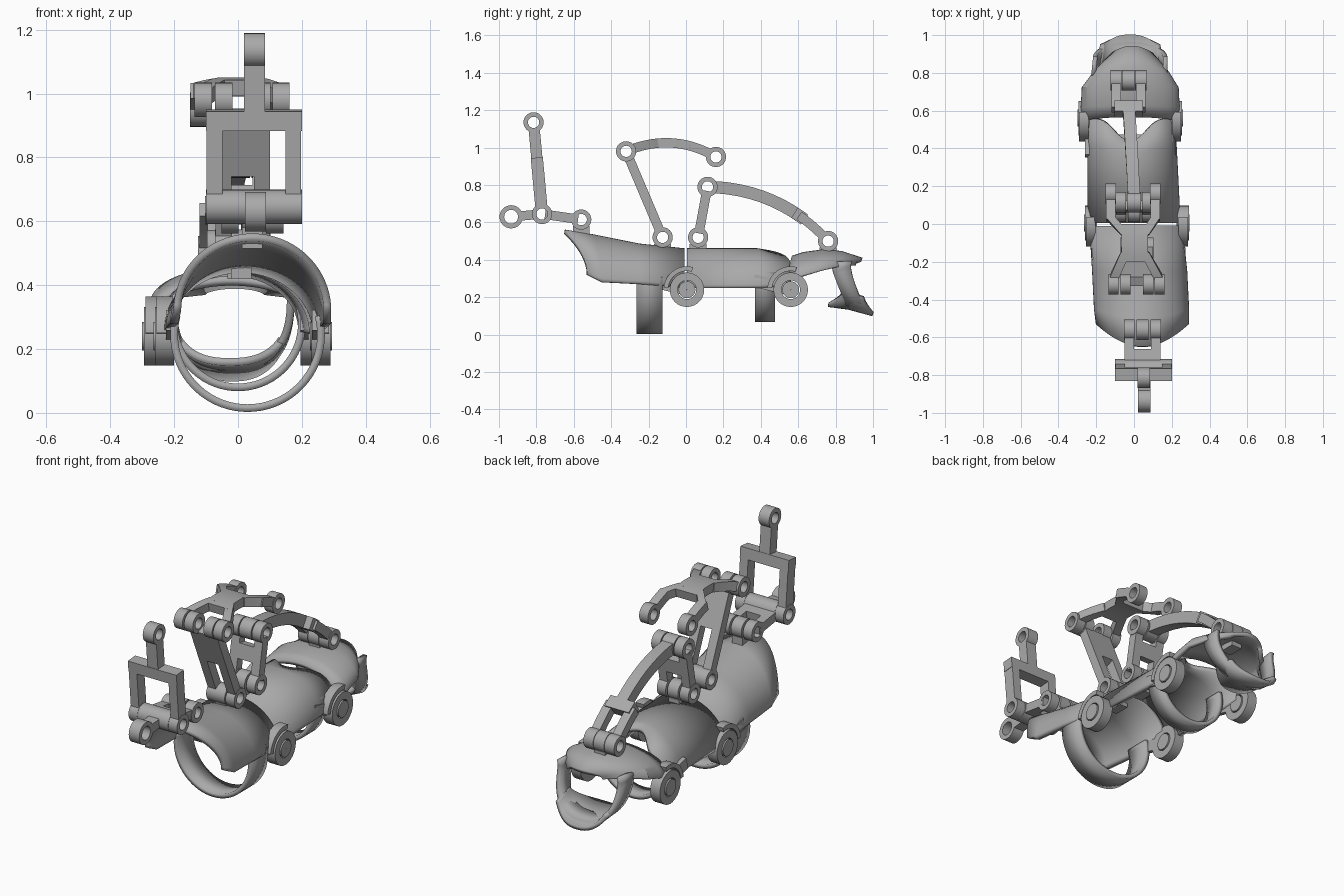
import bpy, bmesh
from math import sin, cos, radians, copysign
from mathutils import Vector

cube = bpy.data.objects.get("Cube")
if cube:
    bpy.data.objects.remove(cube)

grey = bpy.data.materials.new("plain grey")
grey.use_nodes = True
colour = (.4, .4, .4, 1)
grey.diffuse_color = colour
grey.node_tree.nodes["Principled BSDF"].inputs["Base Color"].default_value = colour

# Shared sizes
EYE, BORE, BAR, SLIM, SHEET = .054, .03, .05, .065, .024
parts = []


def finish(name, bm):
    """Turn a mesh in progress into a grey part."""
    bmesh.ops.recalc_face_normals(bm, faces=bm.faces)
    mesh = bpy.data.meshes.new(name)
    bm.to_mesh(mesh)
    bm.free()
    mesh.materials.append(grey)
    part = bpy.data.objects.new(name, mesh)
    bpy.context.collection.objects.link(part)
    parts.append(part)
    return part


def bridge(bm, first, second, wrap):
    """Fill quads between two rows of vertices."""
    count = len(first)
    for i in range(count if wrap else count - 1):
        j = (i + 1) % count
        bm.faces.new((first[i], first[j], second[j], second[i]))


def solid(name, rings, closed=False):
    """Join rings of points into a solid, capped unless it closes on itself."""
    bm = bmesh.new()
    rows = [[bm.verts.new(point) for point in ring] for ring in rings]
    for first, second in zip(rows, rows[1:]):
        bridge(bm, first, second, True)
    if closed:
        bridge(bm, rows[-1], rows[0], True)
    else:
        bm.faces.new(rows[0])
        bm.faces.new(rows[-1])
    return finish(name, bm)


def eye(name, pivot, x, width=EYE, radius=EYE, bore=BORE, start=0, turn=360):
    """Bored cylinder, or an arc of one, lying along x."""
    closed = turn == 360
    steps = 32
    low, high = x - width / 2, x + width / 2
    section = ((low, bore), (high, bore), (high, radius), (low, radius))
    rings = []
    for i in range(steps if closed else steps + 1):
        angle = radians(start + turn * i / steps)
        rings.append([(px, pivot.y + r * cos(angle), pivot.z + r * sin(angle))
                      for px, r in section])
    return solid(name, rings, closed)


def bar(name, a, b, x, width, begin=0, end=1, bow=0, x_end=None, thick=BAR):
    """Flat bar on part of the line, or bowed curve, from pivot a to pivot b."""
    x_end = x if x_end is None else x_end
    along = b - a
    normal = Vector((0, -along.z, along.y)).normalized()
    steps = 8 if bow else 1
    rings = []
    for i in range(steps + 1):
        share = i / steps
        t = begin + (end - begin) * share
        centre = a + along * t + normal * bow * 4 * t * (1 - t)
        centre.x = x + (x_end - x) * share
        slope = along + normal * bow * 4 * (1 - t - t)
        up = Vector((0, -slope.z, slope.y)).normalized() * thick / 2
        side = Vector((width / 2, 0, 0))
        rings.append([centre - side - up, centre + side - up,
                      centre + side + up, centre - side + up])
    return solid(name, rings)


def pair(centre, spread):
    return ("left", centre + spread), ("right", centre - spread)


def fork(name, a, b, centre, spread, end=.92, far_eyes=True, thick=BAR):
    """Two matching bars with eyes at the near end and often at the far end."""
    for side, x in pair(centre, spread):
        bar(f"{name}_leg_{side}", a, b, x, BAR, .08, end, thick=thick)
        eye(f"{name}_near_eye_{side}", a, x)
        if far_eyes:
            eye(f"{name}_far_eye_{side}", b, x)


def station(edge, middle, x, half, base, height):
    return Vector((edge, middle, x, half, base, height))


def shell(name, stations, start=0, turn=180, power=2, corner=1):
    """Curved sheet through rounded stations, its middle drawn along y."""
    bm = bmesh.new()
    steps, rows = 40, []
    for edge, middle, x, half, base, height in stations:
        row = []
        for i in range(steps + 1):
            angle = radians(start + turn * i / steps)
            across, rise = (copysign(abs(v) ** corner, v) for v in (cos(angle), sin(angle)))
            y = edge + (middle - edge) * abs(sin(angle)) ** power
            row.append(bm.verts.new((x + half * across, y, base + height * rise)))
        rows.append(row)
    for first, second in zip(rows, rows[1:]):
        bridge(bm, first, second, False)
    part = finish(name, bm)
    sheet = part.modifiers.new("thickness", "SOLIDIFY")
    sheet.thickness = SHEET
    sheet.offset = 0
    return part


def pivot(y, z):
    return Vector((0, y, z))


# Pivots of the linkage
base_front, base_rear = pivot(-.935, .63), pivot(-.56, .615)
yoke_foot, yoke_top = pivot(-.77, .645), pivot(-.815, 1.135)
rear_foot, rear_head = pivot(-.125, .52), pivot(-.32, .98)
middle_foot, middle_head = pivot(.065, .52), pivot(.115, .79)
coupler_end, tip = pivot(.16, .95), pivot(.76, .5)

# Finger shells
shell("proximal_shell", [station(-.53, -.65, .045, .235, .32, .23),
                         station(-.45, -.5, .04, .24, .28, .245),
                         station(-.25, -.25, .03, .24, .27, .205),
                         station(-.01, -.01, .01, .235, .25, .2)])
shell("middle_shell", [station(.005, .005, 0, .235, .25, .2),
                       station(.4, .38, -.01, .225, .25, .2),
                       station(.56, .44, -.02, .22, .26, .18)], power=8)
shell("distal_shell", [station(.55, .57, -.02, .25, .29, .12),
                       station(.62, .63, -.02, .25, .31, .12),
                       station(.72, .74, -.02, .245, .34, .105),
                       station(.8, .83, -.015, .19, .36, .075),
                       station(.9, .94, -.01, .1, .37, .03)])

# Straps
for name, front, back, x, half, base in (("large_strap", -.265, -.125, .03, .23, .245),
                                         ("small_strap", .37, .475, 0, .2, .28)):
    shell(name, [station(y, y, x, half, base, half) for y in (front, back)], 165, 210)

# Fingertip loop leaning forward, with a broad pad underneath
shell("fingertip_loop", [station(.78, .87, -.025, .19, .36, .215),
                         station(.88, .96, -.02, .185, .36, .235)], 175, 190, 1, .8)
shell("fingertip_pad", [station(.86, .76, -.025, .19, .36, .2),
                        station(.87, .87, -.02, .188, .36, .215),
                        station(.94, 1, -.02, .175, .36, .25)], 215, 110, 3, .8)

# Side hinges with caps, collars and arms
for name, y, centre in (("middle", .005, .015), ("distal", .56, -.02)):
    hinge = pivot(y, .24)
    for side, x in pair(centre, .245):
        eye(f"{name}_hinge_{side}", hinge, x, .06, .092, BAR)
        eye(f"{name}_hinge_cap_{side}", hinge, x, .07, .045, .001)
        eye(f"{name}_collar_{side}", hinge, x, BAR, .125, .1, 75, 100)
    for side, x in pair(centre, .228):
        bar(f"{name}_hinge_arm_{side}", pivot(y - .2, .29), hinge, x, SHEET, thick=SLIM)

# Mounting lugs on the shells
for name, joint, x in (("front", base_rear, .045), ("rear", rear_foot, .01),
                       ("middle", middle_foot, 0), ("tip", tip, -.03)):
    eye(name + "_lug_eye", joint, x, SLIM)
    bar(name + "_lug", joint, joint - pivot(0, .1), x, SLIM, .35, thick=.09)

# Base link: front ring, cross barrel and a forked rear
eye("base_ring", base_front, .055, SLIM, .062, .037)
bar("base_neck", base_front, yoke_foot, .055, SLIM, .3, .8)
eye("base_barrel", yoke_foot, .05, .19)
fork("base_fork", base_rear, yoke_foot, .045, .07, far_eyes=False)
bar("base_crossbar", yoke_foot, base_rear, .045, .18, .2, .5)

# Upright yoke
fork("yoke", yoke_foot, yoke_top, .05, .123, .55, far_eyes=False, thick=SLIM)
bar("yoke_crossbar", yoke_foot, yoke_top, .05, .3, .49, .615, thick=SLIM)
bar("yoke_stem", yoke_foot, yoke_top, .052, SLIM, .6, .93, thick=.06)
eye("yoke_top_eye", yoke_top, .052, SLIM)

# Rockers: the rear one has a solid upper plate, the middle one a window
fork("rear_rocker", rear_foot, rear_head, .015, .06)
bar("rear_rocker_plate", rear_foot, rear_head, .015, .165, .5, .92)
fork("middle_rocker", middle_foot, middle_head, 0, .07)
bar("middle_rocker_crossbar", middle_foot, middle_head, 0, .15, .4, .7)

# Arched coupler: waisted centre with two prongs at each end
ARCH = .06
bar("coupler_waist", rear_head, coupler_end, .005, .14, .25, .65, ARCH)
for (side, front_x), (_, rear_x), (_, waist_x) in zip(pair(.013, .122), pair(-.005, .118),
                                                      pair(.005, .05)):
    bar("coupler_front_prong_" + side, rear_head, coupler_end, front_x, BAR, .06, .35, ARCH, waist_x)
    bar("coupler_rear_prong_" + side, rear_head, coupler_end, waist_x, BAR, .54, .72, ARCH, rear_x)
    bar("coupler_rear_tip_" + side, rear_head, coupler_end, rear_x, BAR, .7, .94, ARCH)
    eye("coupler_front_eye_" + side, rear_head, front_x)
    eye("coupler_rear_eye_" + side, coupler_end, rear_x)

# Long curved link to the fingertip, ending in a fork
CURVE = .075
eye("long_link_eye", middle_head, 0, .075)
bar("long_link_arm", middle_head, tip, 0, SLIM, .06, .75, CURVE, -.028, SLIM)
bar("long_link_crossbar", middle_head, tip, -.028, .15, .68, .77, CURVE, thick=SLIM)
for side, x in pair(-.03, .065):
    bar("long_link_fork_" + side, middle_head, tip, x, BAR, .72, .95, CURVE)
    eye("long_link_fork_eye_" + side, tip, x, .06)

# Smooth the round surfaces and keep edges sharp
bpy.ops.object.select_all(action="DESELECT")
for part in parts:
    part.select_set(True)
bpy.context.view_layer.objects.active = parts[0]
bpy.ops.object.shade_smooth_by_angle(angle=radians(30))
